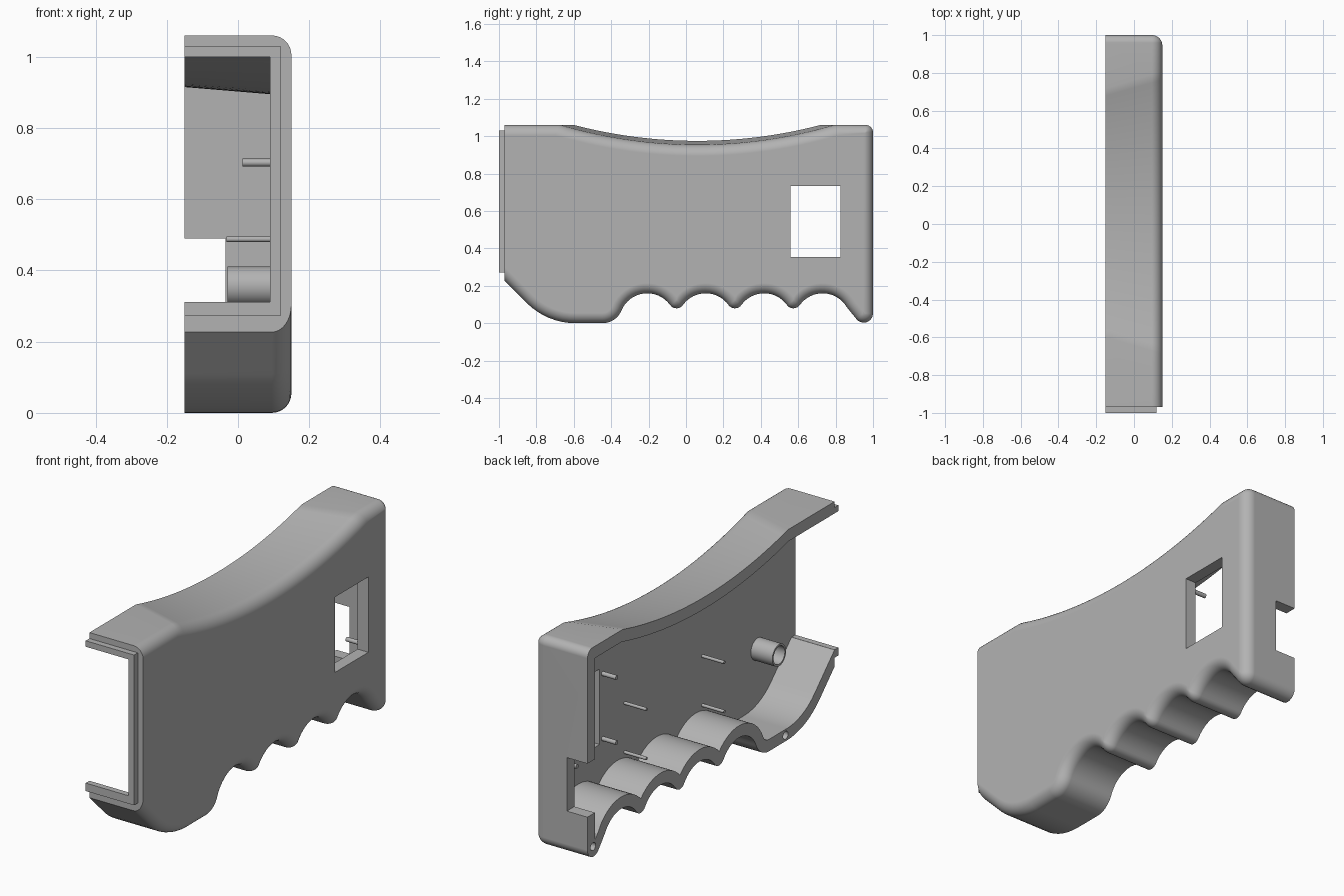
import bpy, bmesh
from math import sin, cos, asin, sqrt, radians, degrees, pi
from mathutils import Matrix

if "Cube" in bpy.data.objects:
    bpy.data.objects.remove(bpy.data.objects["Cube"], do_unlink=True)

WALL, FILLET, OPEN_X, OUTER_X = 0.06, 0.055, -0.15, 0.15
INNER_X = OUTER_X - WALL

grey = bpy.data.materials.new("plain grey")
grey.use_nodes = True
grey.diffuse_color = (0.45, 0.45, 0.45, 1)
grey.node_tree.nodes["Principled BSDF"].inputs["Base Color"].default_value = (0.45, 0.45, 0.45, 1)


def finish(name, bm):
    bmesh.ops.remove_doubles(bm, verts=bm.verts, dist=1e-5)
    bmesh.ops.recalc_face_normals(bm, faces=bm.faces)
    mesh = bpy.data.meshes.new(name)
    bm.to_mesh(mesh)
    bm.free()
    ob = bpy.data.objects.new(name, mesh)
    bpy.context.collection.objects.link(ob)
    mesh.materials.append(grey)
    return ob


def loft(name, rings):
    """Closed solid through matching rings of points."""
    bm = bmesh.new()
    loops = [[bm.verts.new(p) for p in ring] for ring in rings]
    for a, b in zip(loops, loops[1:]):
        for i in range(len(a)):
            bm.faces.new((a[i - 1], a[i], b[i], b[i - 1]))
    bm.faces.new(loops[0])
    bm.faces.new(loops[-1])
    return finish(name, bm)


def box(name, lo, hi):
    bm = bmesh.new()
    mid = [(a + b) / 2 for a, b in zip(lo, hi)]
    size = [b - a for a, b in zip(lo, hi)]
    bmesh.ops.create_cube(bm, size=1, matrix=Matrix.Translation(mid) @ Matrix.Diagonal((*size, 1)))
    return finish(name, bm)


def rod(name, x0, x1, y, z, r, sides=24):
    bm = bmesh.new()
    m = Matrix.Translation(((x0 + x1) / 2, y, z)) @ Matrix.Rotation(pi / 2, 4, 'Y')
    bmesh.ops.create_cone(bm, cap_ends=True, segments=sides, radius1=r, radius2=r,
                          depth=x1 - x0, matrix=m)
    return finish(name, bm)


def arc(cy, cz, r, a0, a1, n=8):
    """Arc points; angles in degrees from +y towards +z."""
    angles = [radians(a0 + (a1 - a0) * i / n) for i in range(n + 1)]
    return [(cy + r * cos(a), cz + r * sin(a)) for a in angles]


def outline(x, d, front=-0.97):
    """Side outline at depth x, moved inward by d."""
    # slanted belly and its round
    belly = arc(-0.59, 0.37, 0.37 - d, 225, 270)
    y0, z0 = belly[0]
    pts = [(front, z0 + y0 - front)] + belly
    # finger grips
    R, r, cz, step, first = 0.15, 0.042, 0.01, 0.3125, -0.207
    pts += arc(first - 0.24, 0.11, 0.11 - d, 270, 337)
    tip = max(r - d, 0)
    reach = R + d + tip
    phi = degrees(asin(step / 2 / reach))
    for k in range(4):
        c = first + k * step
        pts += arc(c, cz, R + d, 90 + (67 if k == 0 else phi), 90 - (60 if k == 3 else phi), 16)
        if k < 3:
            pts += arc(c + step / 2, cz + reach * cos(radians(phi)), tip, 270 - phi, 270 + phi)
    # rear toe and top rear corner
    excess = max(d - 0.05, 0)
    pts += arc(0.95 - excess, 0.053 + 3 * excess, max(0.05 - d, 0), 210, 360)
    corner = max(0.04 - d, 0)
    pts += arc(1 - d - corner, 1.06 - d - corner, corner, 0, 90)
    # hollow top, sinking towards the closed side
    big = 2.6
    centre = 0.975 - (x - OPEN_X) * 0.083 + big
    half = sqrt((big + d) ** 2 - (centre - 1.06 + d) ** 2)
    for i in range(33):
        t = half * (1 - i / 16)
        pts.append((0.06 + t, centre - sqrt((big + d) ** 2 - t * t)))
    pts.append((front, 1.06 - d))
    return [(x, y, z) for y, z in pts]


def cut(target, cutter):
    mod = target.modifiers.new("cut", 'BOOLEAN')
    mod.operation, mod.solver, mod.object = 'DIFFERENCE', 'EXACT', cutter
    bpy.context.view_layer.objects.active = target
    bpy.ops.object.modifier_apply(modifier=mod.name)
    bpy.data.objects.remove(cutter, do_unlink=True)


def smooth(ob):
    bpy.ops.object.select_all(action='DESELECT')
    ob.select_set(True)
    bpy.context.view_layer.objects.active = ob
    bpy.ops.object.shade_smooth_by_angle(angle=radians(30))


# Half shell with a rounded outer edge
rings = [outline(OPEN_X, 0)]
for i in range(9):
    a = pi / 2 * i / 8
    x = OUTER_X - FILLET * (1 - sin(a))
    rings.append(outline(x, FILLET * (1 - cos(a))))
shell = loft("handle_shell", rings)

# Cavity, window, rear notch and screw holes
cut(shell, loft("cavity", [outline(x, WALL, -1.2) for x in (-0.2, INNER_X)]))
cut(shell, box("window", (0, 0.56, 0.355), (0.3, 0.825, 0.735)))
cut(shell, box("rear_notch", (-0.3, 0.9, 0.22), (-0.035, 1.1, 0.49)))
for y, z in ((-0.58, 0.03), (0.955, 0.055)):
    cut(shell, rod("screw_hole", -0.3, -0.05, y, z, 0.02))
smooth(shell)
weighted = shell.modifiers.new("weighted", 'WEIGHTED_NORMAL')
weighted.keep_sharp = True

# Stepped lip around the front opening
lip = [(OPEN_X, 1.03), (0.12, 1.03), (0.12, 0.272), (OPEN_X, 0.272),
       (OPEN_X, 0.312), (INNER_X, 0.312), (INNER_X, 1.0), (OPEN_X, 1.0)]
loft("front_lip", [[(x, y, z) for x, z in lip] for y in (-1, -0.97)])

# Tubular boss
boss = rod("boss_tube", -0.03, INNER_X + 0.002, -0.70, 0.356, 0.055, 32)
cut(boss, rod("boss_bore", -0.1, INNER_X, -0.70, 0.356, 0.045, 32))
smooth(boss)

# Thin board pins and window posts
for y in (-0.26, 0.36):
    for z in (0.24, 0.488):
        smooth(rod("board_pin", -0.033, INNER_X + 0.002, y, z, 0.008, 16))
for y in (0.535, 0.85):
    for z in (0.375, 0.703):
        smooth(rod("window_post", 0.012, INNER_X + 0.002, y, z, 0.011, 16))
